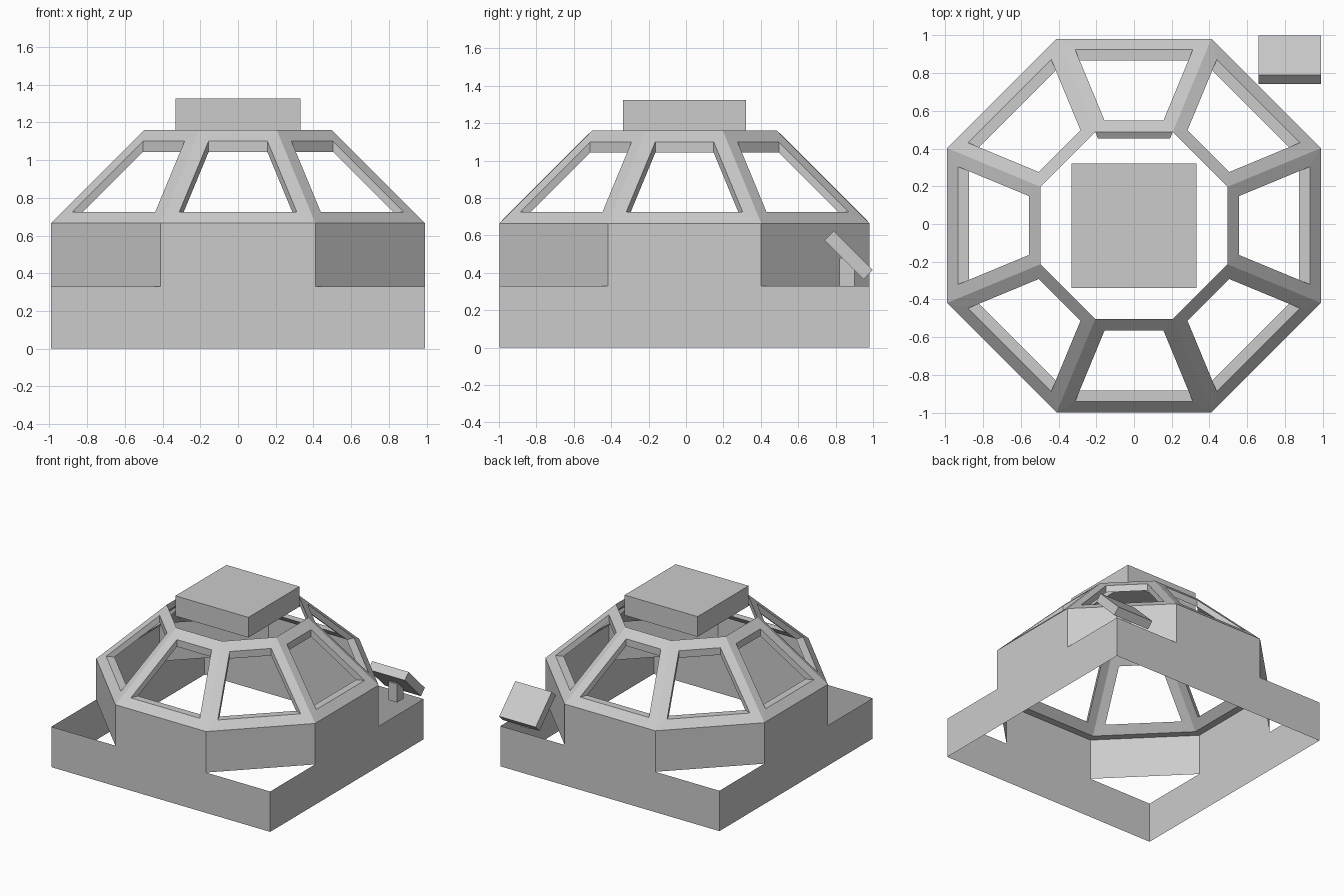
import bpy, bmesh
from math import pi, cos, tan
from mathutils import Matrix

cube = bpy.data.objects.get("Cube")
if cube:
    bpy.data.objects.remove(cube, do_unlink=True)

grey = bpy.data.materials.new("plain grey")
grey.use_nodes = True
grey.diffuse_color = (0.6, 0.6, 0.6, 1)
grey.node_tree.nodes["Principled BSDF"].inputs["Base Color"].default_value = (0.6, 0.6, 0.6, 1)

HALF = 0.99          # distance from centre to each wall
MID_Y = -0.008       # centre of the building
BASE_TOP, WALL_TOP, ROOF_TOP = 0.33, 0.665, 1.16


def finish(name, bm):
    mesh = bpy.data.meshes.new(name)
    bm.to_mesh(mesh)
    bm.free()
    mesh.materials.append(grey)
    obj = bpy.data.objects.new(name, mesh)
    bpy.context.collection.objects.link(obj)
    return obj


def box(name, size, centre, tilt=0):
    bm = bmesh.new()
    m = Matrix.Translation(centre) @ Matrix.Rotation(tilt, 4, 'X') @ Matrix.Diagonal((*size, 1))
    bmesh.ops.create_cube(bm, size=1, matrix=m)
    return finish(name, bm)


def open_wall(name, sides, z0, z1):
    """Thin prism wall without top or bottom."""
    bm = bmesh.new()
    radius = HALF / cos(pi / sides)
    m = Matrix.Translation((0, MID_Y, (z0 + z1) / 2)) @ Matrix.Rotation(pi / sides, 4, 'Z')
    bmesh.ops.create_cone(bm, cap_ends=False, segments=sides, radius1=radius,
                          radius2=radius, depth=z1 - z0, matrix=m)
    return finish(name, bm)


def window_frame(bm, turn, rim):
    """One sloping side of the roof with its window opening."""
    slope = tan(pi / 8)
    rib = 0.0745
    # Each loop: distance and height of its lower and upper edge, rib inset
    loops = [((HALF, WALL_TOP), (0.495, ROOF_TOP), 0),
             ((0.932, 0.725), (0.557, 1.10), rib),
             ((0.874, 0.725), (0.557, 1.042), rib),
             ((0.932, WALL_TOP), rim, 0)]
    rings = []
    for (a0, z0), (a1, z1), inset in loops:
        w0, w1 = a0 * slope - inset, a1 * slope - inset
        points = [(-w0, -a0, z0), (w0, -a0, z0), (w1, -a1, z1), (-w1, -a1, z1)]
        place = Matrix.Translation((0, MID_Y, 0)) @ Matrix.Rotation(turn, 4, 'Z')
        rings.append([bm.verts.new(place @ Matrix.Translation(p).translation) for p in points])
    for i, ring in enumerate(rings):
        other = rings[(i + 1) % 4]
        for k in range(4):
            if i == 3 and k % 2:      # joints between neighbouring sides stay open
                continue
            j = (k + 1) % 4
            bm.faces.new((ring[k], ring[j], other[j], other[k]))


# Square base and eight-sided wall
open_wall("square_base", 4, 0, BASE_TOP)
open_wall("octagon_wall", 8, BASE_TOP, WALL_TOP)

# Roof frame
bm = bmesh.new()
for side in range(8):
    window_frame(bm, side * pi / 4, (0.46, 1.14) if side == 4 else (0.495, 1.104))
bmesh.ops.remove_doubles(bm, verts=bm.verts, dist=0.0005)
bmesh.ops.recalc_face_normals(bm, faces=bm.faces)
finish("roof_frame", bm)

# Cap slab above the roof opening
box("cap_slab", (0.66, 0.66, 0.165), (0, MID_Y, 1.2425))

# Tilted corner panel on its post
box("panel_post", (0.08, 0.08, 0.15), (0.825, 0.86, 0.405))
box("tilted_panel", (0.33, 0.295, 0.07), (0.825, 0.87, 0.495), -pi / 4)
